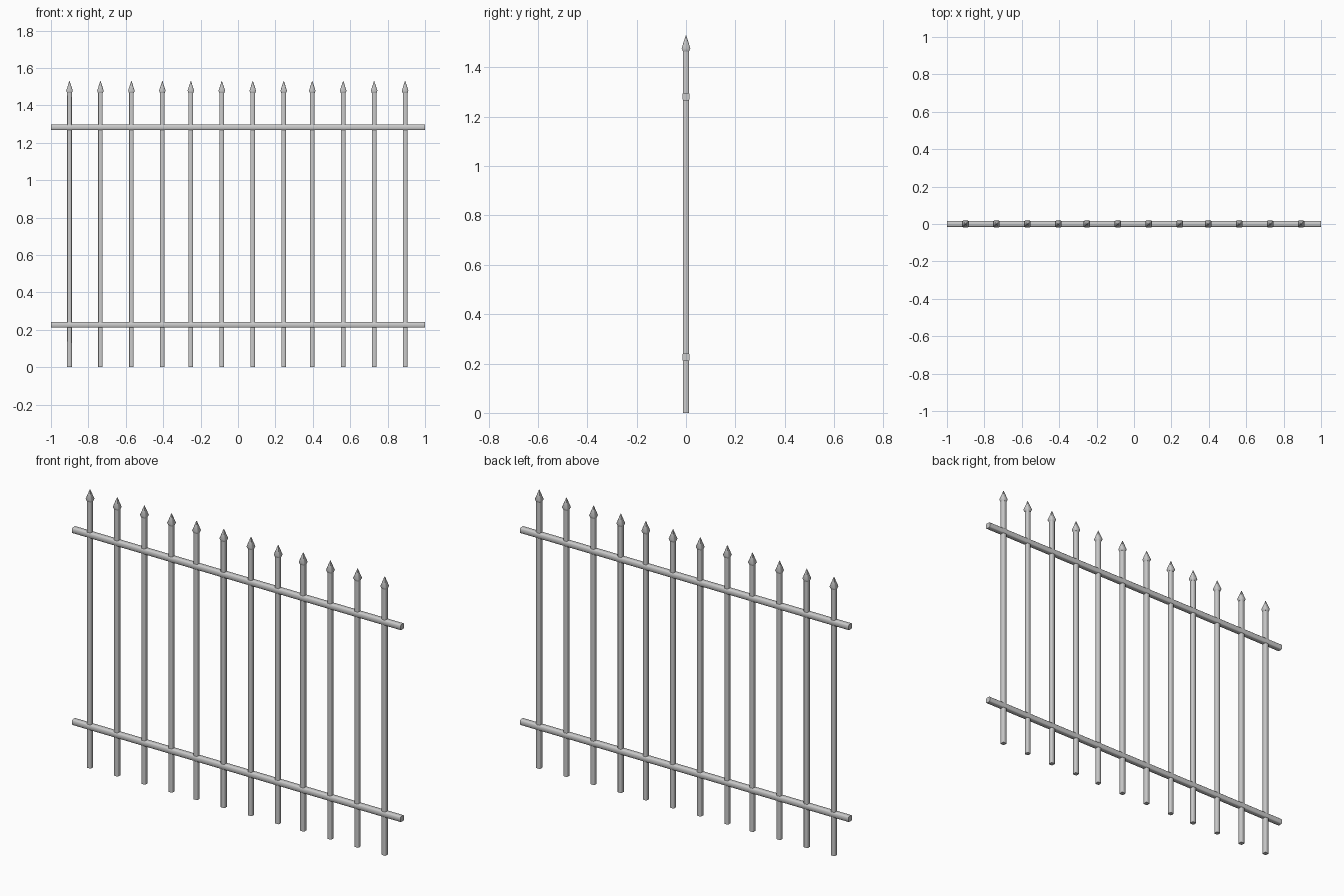
import bpy, bmesh, math

if "Cube" in bpy.data.objects:
    bpy.data.objects.remove(bpy.data.objects["Cube"])


def loft(name, rings, axis, loc):
    """Skin chamfered-square rings (offset along axis, half width, chamfer)."""
    bm = bmesh.new()
    loops = []
    for d, h, c in rings:
        k = h - c
        pts = [(h, -k), (h, k), (k, h), (-k, h), (-h, k), (-h, -k), (-k, -h), (k, -h)]
        loops.append([bm.verts.new((a, b, d) if axis == 'z' else (d, a, b)) for a, b in pts])
    for lo, hi in zip(loops, loops[1:]):
        for i in range(8):
            j = (i + 1) % 8
            bm.faces.new((lo[i], lo[j], hi[j], hi[i]))
    bm.faces.new(loops[0][::-1])
    bm.faces.new(loops[-1])
    bmesh.ops.recalc_face_normals(bm, faces=bm.faces)
    me = bpy.data.meshes.new(name)
    bm.to_mesh(me)
    bm.free()
    ob = bpy.data.objects.new(name, me)
    ob.location = loc
    bpy.context.collection.objects.link(ob)
    bpy.ops.object.select_all(action='DESELECT')
    ob.select_set(True)
    bpy.context.view_layer.objects.active = ob
    bpy.ops.object.shade_smooth_by_angle(angle=math.radians(50))
    return ob


# Two horizontal rails with chamfered edges
for name, z in (("lower_rail", 0.226), ("upper_rail", 1.282)):
    loft(name, [(-1, 0.015, 0.004), (1, 0.015, 0.004)], 'x', (0, 0, z))

# Three panels of four pickets, each topped by a spear point
for panel in range(3):
    for i in range(4):
        x = -0.901 + panel * 0.649 + i * 0.1655
        n = panel * 4 + i + 1
        loft(f"picket_{n}", [(0, 0.0122, 0.003), (1.475, 0.0122, 0.003)], 'z', (x, 0, 0))
        loft(f"spear_point_{n}",
             [(1.465, 0.0125, 0.003), (1.478, 0.0175, 0.004), (1.53, 0.001, 0.0003)],
             'z', (x, 0, 0))
